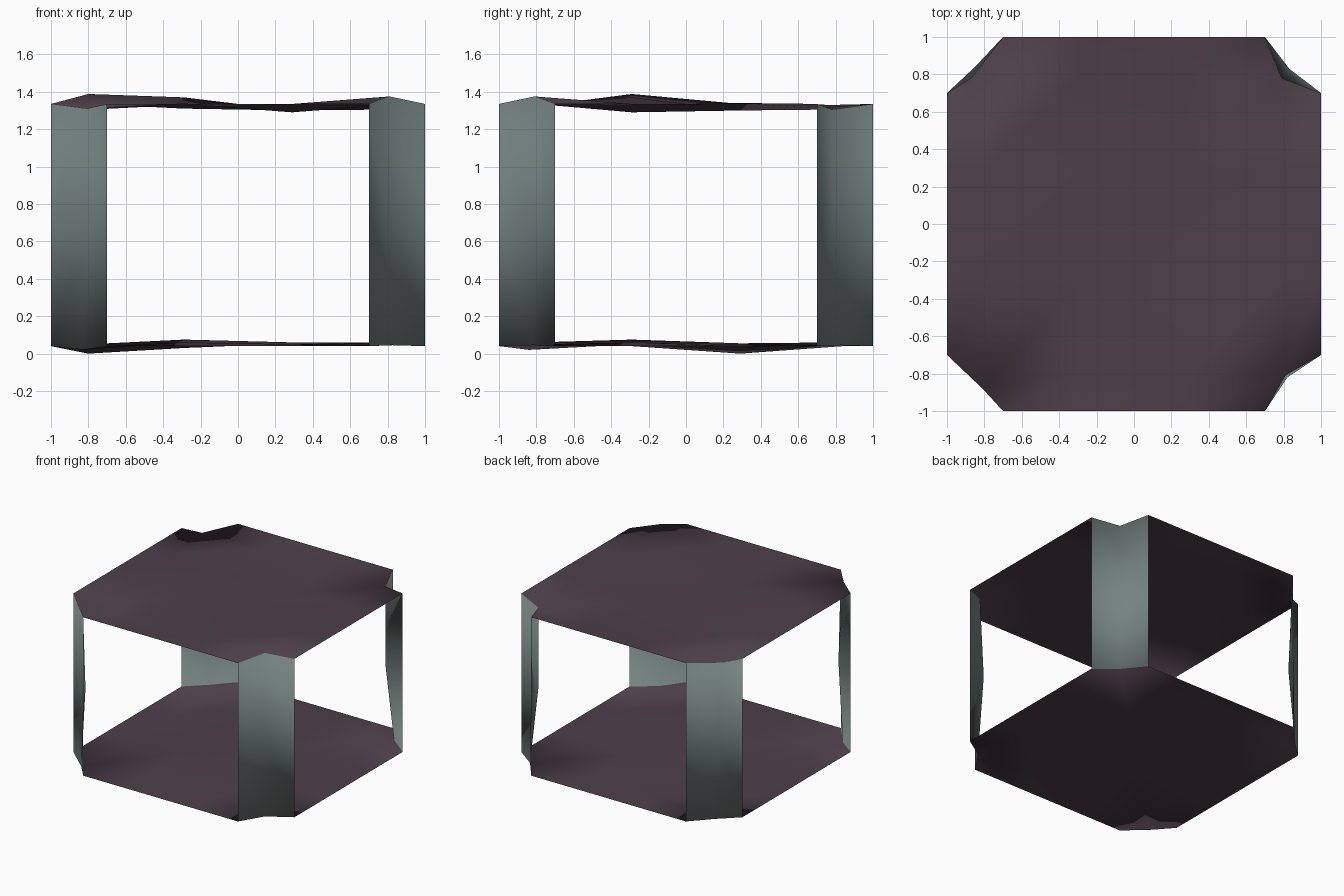
import bpy, bmesh
from mathutils import Vector

if "Cube" in bpy.data.objects:
    bpy.data.objects.remove(bpy.data.objects["Cube"])

def material(name, rgb):
    m = bpy.data.materials.new(name)
    m.diffuse_color = (*rgb, 1.0)
    m.use_nodes = True
    m.node_tree.nodes["Principled BSDF"].inputs["Base Color"].default_value = m.diffuse_color
    return m

STONE = material("plum stone", (0.075, 0.051, 0.068))
WALL = material("grey green wall", (0.175, 0.225, 0.215))

GRID = [-1.0, -0.8, -0.29, 0.29, 0.8, 1.0]

# Inner heights, one row per x column, running front to back
FLOOR_Z = [[.02, .05, .0, .04], [.06, .075, .03, .05],
           [.05, .06, .055, .06], [.045, .06, .05, .045]]
CEIL_Z = [[1.31, 1.388, 1.335, 1.30], [1.335, 1.37, 1.31, 1.33],
          [1.335, 1.29, 1.30, 1.32], [1.375, 1.33, 1.34, 1.305]]
# Bent middle point of each chamfered corner
FLOOR_CORNER = {(1, 1): (-.83, -.84), (4, 1): (.82, -.82), (4, 4): (.83, .83), (1, 4): (-.85, .84)}
CEIL_CORNER = {(1, 1): (-.81, -.88), (4, 1): (.81, -.81), (4, 4): (.79, .78), (1, 4): (-.87, .78)}

bm = bmesh.new()
CENTRE = Vector((0, 0, 0.67))

def add_face(verts, mat):
    f = bm.faces.new(verts)
    f.normal_update()
    if f.normal.dot(CENTRE - f.calc_center_median()) < 0:
        f.normal_flip()          # every face looks into the chamber
    f.material_index = mat
    f.smooth = True

def slab(heights, corners, edge_z):
    """Uneven sheet with its four corner squares left out."""
    v = {}
    for i in range(6):
        for j in range(6):
            on_x, on_y = i in (0, 5), j in (0, 5)
            if on_x and on_y:
                continue
            x, y = GRID[i], GRID[j]
            z = edge_z
            if on_x and j in (1, 4):
                y *= 0.875
            elif on_y and i in (1, 4):
                x *= 0.875
            if not on_x and not on_y:
                z = heights[i - 1][j - 1]
                x, y = corners.get((i, j), (x, y))
            v[i, j] = bm.verts.new((x, y, z))
    for i in range(5):
        for j in range(5):
            if i in (0, 4) and j in (0, 4):
                continue
            add_face([v[i, j], v[i + 1, j], v[i + 1, j + 1], v[i, j + 1]], 0)
    return v

# Floor and ceiling
floor = slab(FLOOR_Z, FLOOR_CORNER, 0.04)
ceiling = slab(CEIL_Z, CEIL_CORNER, 1.335)

# Corner walls, sharing the floor and ceiling edges
for ci, ei in ((1, 0), (4, 5)):
    for cj, ej in ((1, 0), (4, 5)):
        keys = [(ei, cj), (ci, cj), (ci, ej)]
        low = [floor[k] for k in keys]
        high = [ceiling[k] for k in keys]
        mid = []
        for n, (a, b) in enumerate(zip(low, high)):
            p = (a.co + b.co) / 2
            if n == 1:           # waist leans inward
                p.x *= 0.97
                p.y *= 0.97
            mid.append(bm.verts.new(p))
        for r0, r1 in ((low, mid), (mid, high)):
            for n in range(2):
                add_face([r0[n], r0[n + 1], r1[n + 1], r1[n]], 1)

mesh = bpy.data.meshes.new("chamber_shell")
bm.to_mesh(mesh)
bm.free()
mesh.materials.append(STONE)
mesh.materials.append(WALL)
obj = bpy.data.objects.new("chamber_shell", mesh)
bpy.context.collection.objects.link(obj)
